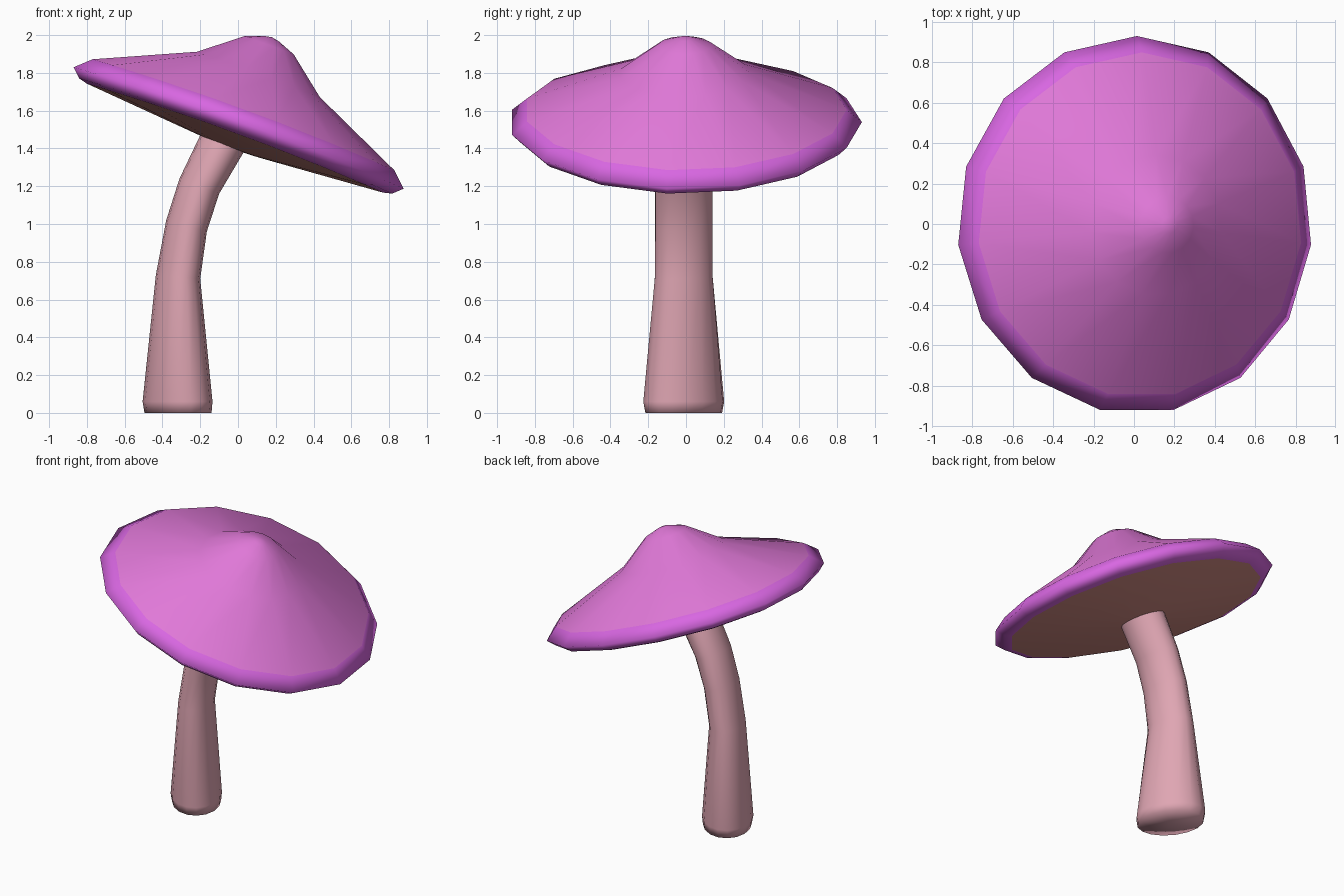
import bpy, math
from mathutils import Matrix, Vector

if "Cube" in bpy.data.objects:
    bpy.data.objects.remove(bpy.data.objects["Cube"], do_unlink=True)


def material(name, rgb):
    m = bpy.data.materials.new(name)
    m.use_nodes = True
    m.diffuse_color = (*rgb, 1)
    m.node_tree.nodes["Principled BSDF"].inputs["Base Color"].default_value = (*rgb, 1)
    return m


cap_pink = material("orchid pink", (0.75, 0.19, 0.69))
rim_violet = material("bright violet", (0.69, 0.135, 0.76))
gill_salmon = material("salmon underside", (0.62, 0.25, 0.22))
stem_rose = material("dusty rose", (0.74, 0.38, 0.45))


def skin(name, rings, start, end, mats, band_mats):
    """Join equal rings of points with quads and close both ends with fans."""
    n = len(rings[0])
    verts = [p for ring in rings for p in ring] + [start, end]
    first, last = len(verts) - 2, len(verts) - 1
    faces, slots = [], []
    for i in range(n):
        j = (i + 1) % n
        faces.append((first, j, i))
        slots.append(band_mats[0])
        for k in range(len(rings) - 1):
            a, b = k * n, (k + 1) * n
            faces.append((a + i, a + j, b + j, b + i))
            slots.append(band_mats[k + 1])
        top = (len(rings) - 1) * n
        faces.append((top + i, top + j, last))
        slots.append(band_mats[-1])
    mesh = bpy.data.meshes.new(name)
    mesh.from_pydata(verts, [], faces)
    for m in mats:
        mesh.materials.append(m)
    for poly, slot in zip(mesh.polygons, slots):
        poly.material_index = slot
        poly.use_smooth = True
    obj = bpy.data.objects.new(name, mesh)
    bpy.context.collection.objects.link(obj)
    return obj


# Cap: lathed profile (radius, height) from the underside up to the peak,
# with the front and back of the rim lifted a little
SIDES = 15
LIFT = 0.038
profile = [(0.15, -0.11), (0.84, -0.057), (0.888, -0.045), (0.936, 0.0),
           (0.855, 0.075), (0.348, 0.303), (0.14, 0.467), (0.04, 0.505)]
tilt = Matrix.Translation((0.003, -0.005, 1.508)) @ Matrix.Rotation(math.radians(20.2), 4, "Y")
angles = [math.radians(90) + math.tau * i / SIDES for i in range(SIDES)]
cap_rings = [[tilt @ Vector((r * math.cos(a), r * math.sin(a),
                             h + LIFT * r * r * math.sin(a) ** 2)) for a in angles]
             for r, h in profile]
skin("mushroom_cap", cap_rings, tilt @ Vector((0, 0, -0.115)), tilt @ Vector((0, 0, 0.512)),
     [cap_pink, rim_violet, gill_salmon], [2, 2, 1, 1, 1, 0, 0, 0, 0])

# Stem: tilted oval sections (left x, left z, right x, right z, depth radius, skew)
sections = [(-0.495, 0, -0.14, 0, 0.195, 0.06), (-0.505, 0.06, -0.135, 0.06, 0.206, 0.062),
            (-0.435, 0.73, -0.20, 0.71, 0.153, 0.03), (-0.38, 1.02, -0.165, 0.96, 0.152, 0.025),
            (-0.31, 1.24, -0.10, 1.16, 0.152, 0.02), (-0.20, 1.47, 0.03, 1.38, 0.15, 0.02),
            (-0.15, 1.55, 0.08, 1.46, 0.14, 0.02)]
stem_rings, centres = [], []
for lx, lz, rx, rz, depth, skew in sections:
    centre = Vector(((lx + rx) / 2, -0.012, (lz + rz) / 2))
    across = Vector(((rx - lx) / 2, -skew, (rz - lz) / 2))
    deep = Vector((0, depth, 0))
    centres.append(centre)
    stem_rings.append([centre + across * math.cos(a) + deep * math.sin(a)
                       for a in (math.tau * i / 16 for i in range(16))])
skin("stem", stem_rings, centres[0], centres[-1], [stem_rose], [0] * (len(sections) + 1))
